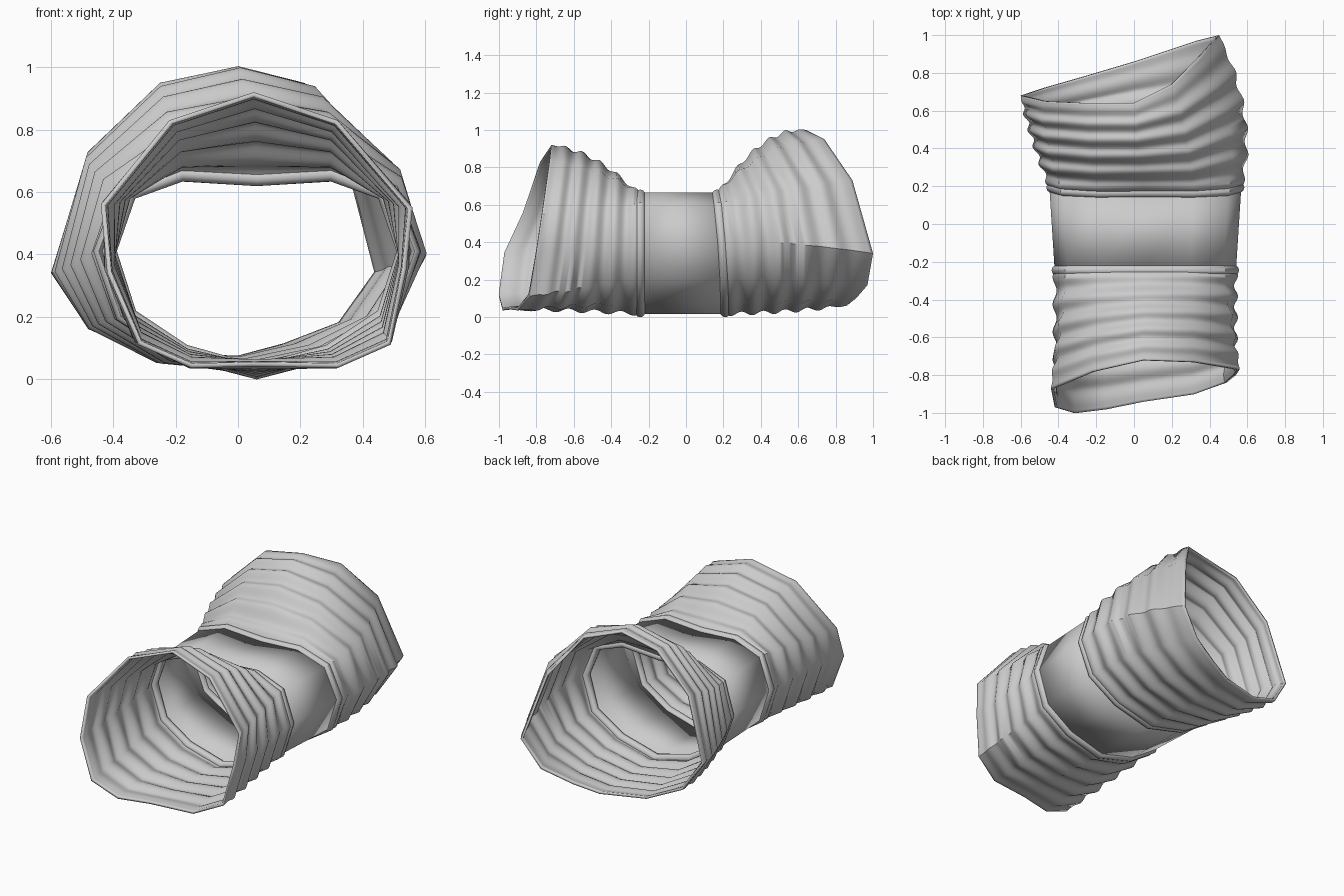
import bpy, math
from mathutils import Vector

cube = bpy.data.objects.get("Cube")
if cube:
    bpy.data.objects.remove(cube, do_unlink=True)

grey = bpy.data.materials.new("light_grey")
grey.use_nodes = True
COLOUR = (0.6, 0.6, 0.6, 1)
grey.diffuse_color = COLOUR
grey.node_tree.nodes["Principled BSDF"].inputs["Base Color"].default_value = COLOUR

CENTRE = 0.06
WALL = 0.015


def ring(points):
    return [Vector(p) for p in points]


def cuff_ring(half_width, y_of_z):
    """Twelve-sided waist section, mirrored about its centre line."""
    half = [(0, .65), (.5, .665), (.86, .6), (1, .41), (.86, .2), (.49, .08), (0, .015)]
    loop = half + [(-x, z) for x, z in half[-2:0:-1]]
    return ring((CENTRE + x * half_width, y_of_z(z), z) for x, z in loop)


def outward(loop, i):
    """Direction in the cross-section pointing away from the tube's axis."""
    side = loop[(i + 1) % len(loop)] - loop[i - 1]
    return Vector((-side.z, 0, side.x)).normalized()


def loft(name, rings, closed=False, wall=WALL):
    """Skin a list of rings into one smooth object."""
    n = len(rings[0])
    verts = [p for r in rings for p in r]
    count = len(rings)
    faces = []
    for j in range(count if closed else count - 1):
        k = (j + 1) % count
        for i in range(n):
            m = (i + 1) % n
            faces.append((j * n + i, j * n + m, k * n + m, k * n + i))
    mesh = bpy.data.meshes.new(name)
    mesh.from_pydata(verts, [], faces)
    mesh.materials.append(grey)
    obj = bpy.data.objects.new(name, mesh)
    bpy.context.collection.objects.link(obj)
    bpy.ops.object.select_all(action='DESELECT')
    obj.select_set(True)
    bpy.context.view_layer.objects.active = obj
    bpy.ops.object.mode_set(mode='EDIT')
    bpy.ops.mesh.select_all(action='SELECT')
    bpy.ops.mesh.normals_make_consistent(inside=False)
    bpy.ops.object.mode_set(mode='OBJECT')
    bpy.ops.object.shade_smooth_by_angle(angle=math.radians(45))
    if wall:
        solid = obj.modifiers.new("wall", 'SOLIDIFY')
        solid.thickness = wall
        solid.offset = -1
    return obj


def sleeve(name, start, middle, end, folds, steps=50):
    """Curved skin through three rings, with soft gathered folds."""
    rings = []
    for s in range(steps + 1):
        t = s / steps
        a, b, c = (1 - t) * (1 - 2 * t), 4 * t * (1 - t), t * (2 * t - 1)
        loop = [p * a + q * b + r * c for p, q, r in zip(start, middle, end)]
        swell = 0.011 * min(1, 5 * (1 - t)) * math.sin(math.tau * folds * t)
        rings.append([p + outward(loop, i) * swell for i, p in enumerate(loop)])
    return loft(name, rings)


def band(name, loop):
    """Rounded raised hoop, proud on both the inside and the outside."""
    rings = []
    for k in range(10):
        a = math.tau * k / 10
        rings.append([p + outward(loop, i) * (0.024 * math.cos(a) - WALL / 2)
                      + Vector((0, 0.026 * math.sin(a), 0)) for i, p in enumerate(loop)])
    return loft(name, rings, closed=True, wall=0)


front_cuff = cuff_ring(.48, lambda z: -.245)
back_cuff = cuff_ring(.508, lambda z: .21 - .1 * z * z)

# Flared openings, listed clockwise from the top
front_rim = ring([(.05, -.72, .92), (.32, -.73, .83), (.56, -.77, .55), (.54, -.8, .35),
                  (.49, -.84, .11), (.32, -.9, .035), (.05, -.94, .04), (-.15, -.98, .035),
                  (-.32, -1, .11), (-.42, -.97, .34), (-.44, -.87, .56), (-.22, -.78, .83)])
back_middle = ring([(.02, .4, .92), (.28, .43, .87), (.5, .53, .68), (.585, .58, .39),
                    (.47, .57, .19), (.27, .55, .08), (.03, .53, .03), (-.24, .5, .06),
                    (-.45, .47, .18), (-.54, .45, .36), (-.46, .42, .67), (-.23, .4, .87)])
back_rim = ring([(0, .64, 1), (.2, .74, .95), (.35, .89, .73), (.45, 1, .34),
                 (.33, .97, .17), (.15, .91, .1), (0, .86, .06), (-.27, .78, .07),
                 (-.48, .72, .16), (-.6, .68, .34), (-.48, .65, .73), (-.25, .64, .95)])

# Front sleeve swells quickly upward, then levels off
front_middle = [(p + q) / 2 + Vector((0, 0, .05 * max(0, q.z - p.z) / .25))
                for p, q in zip(front_cuff, front_rim)]

loft("waist_tube", [front_cuff, back_cuff])
band("front_band", front_cuff)
band("back_band", back_cuff)
sleeve("front_sleeve", front_cuff, front_middle, front_rim, 5)
sleeve("back_sleeve", back_cuff, back_middle, back_rim, 5.5)
